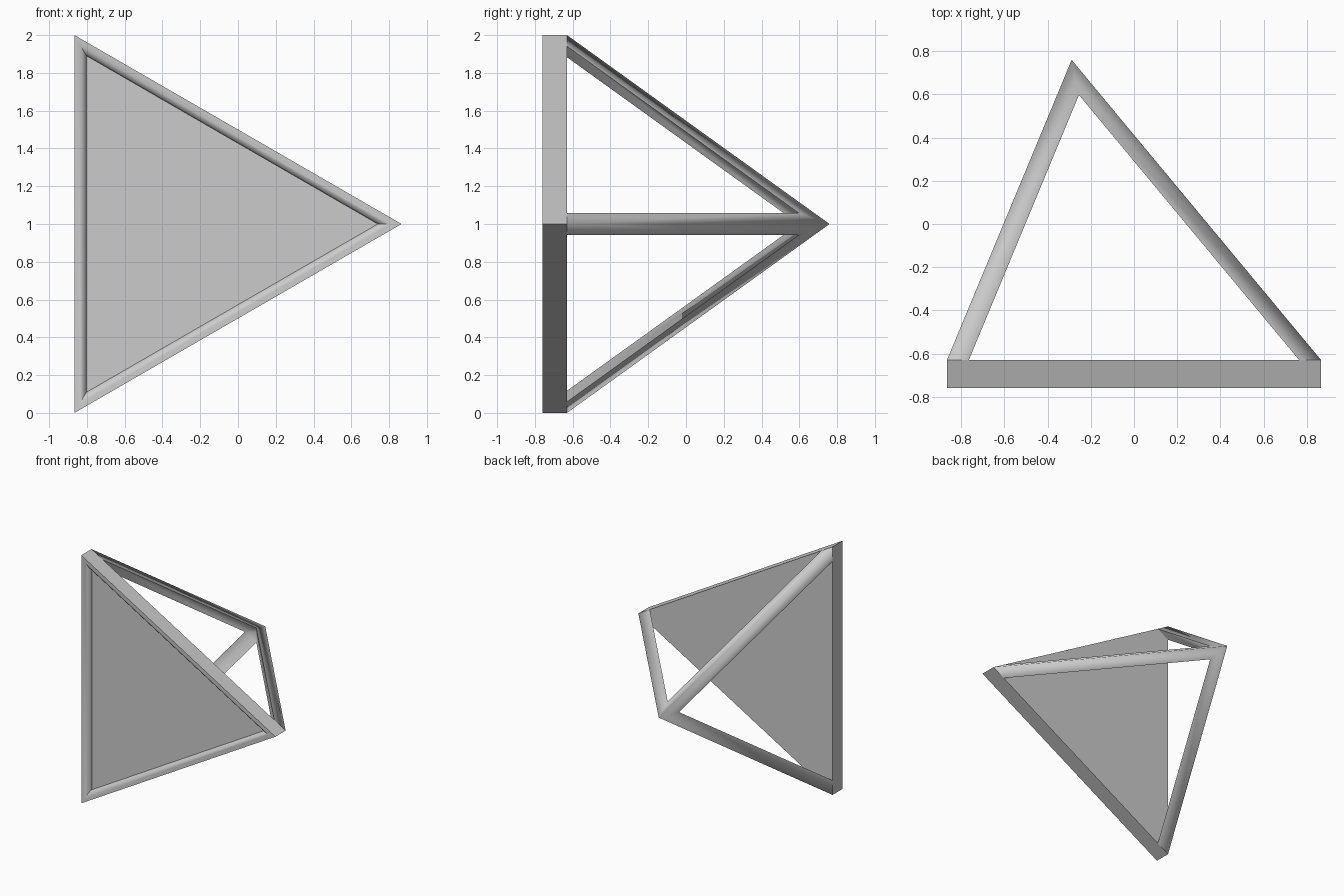
import bpy, bmesh, math
from mathutils import Vector

if "Cube" in bpy.data.objects:
    bpy.data.objects.remove(bpy.data.objects["Cube"])

CX, CZ = -0.2887, 1.0
R = 2 / math.sqrt(3)
FRONT, BACK, APEX = -0.76, -0.63, 0.76
W = 0.117  # strut width measured along the base edge


def triangle(radius, y):
    return [Vector((CX + radius * math.cos(math.radians(a)), y,
                    CZ + radius * math.sin(math.radians(a)))) for a in (0, 120, 240)]


def finish(name, bm, angle):
    bmesh.ops.remove_doubles(bm, verts=bm.verts, dist=1e-5)
    bmesh.ops.recalc_face_normals(bm, faces=bm.faces)
    me = bpy.data.meshes.new(name)
    bm.to_mesh(me)
    bm.free()
    ob = bpy.data.objects.new(name, me)
    bpy.context.collection.objects.link(ob)
    bpy.ops.object.select_all(action='DESELECT')
    ob.select_set(True)
    bpy.context.view_layer.objects.active = ob
    bpy.ops.object.shade_smooth_by_angle(angle=math.radians(angle))
    return ob


# Triangular base plate: flat walls and back, rounded rim around a recessed front panel
bm = bmesh.new()
profile = [(0, BACK), (0, FRONT)]
for i in range(1, 7):
    a = math.radians(15 * i)
    profile.append((0.063 * math.sin(a), FRONT + 0.045 * (1 - math.cos(a))))
rings = [[bm.verts.new(p) for p in triangle(R - 2 * s, y)] for s, y in profile]
for r0, r1 in zip(rings, rings[1:]):
    for i in range(3):
        j = (i + 1) % 3
        bm.faces.new((r0[i], r0[j], r1[j], r1[i]))
bm.faces.new(rings[0])
bm.faces.new(rings[-1])
finish("base_plate", bm, 35)

# Open pyramid frame: three wedge-section struts mitred at the apex
bm = bmesh.new()
corners = triangle(R, BACK)
apex = Vector((CX, APEX, CZ))
height = APEX - BACK
inner = apex - Vector((0, height * W * math.cos(math.radians(30)) / R, 0))


def window_top(a, b):
    return apex.lerp((a + b) / 2, W)


for i in range(3):
    c, n, p = corners[i], corners[(i + 1) % 3], corners[i - 1]
    foot_n, foot_p = c.lerp(n, W / 2), c.lerp(p, W / 2)
    top_n, top_p = window_top(c, n), window_top(c, p)
    for pts in ((c, foot_n, top_n, apex), (c, apex, top_p, foot_p),
                (foot_n, foot_p, top_p, inner, top_n), (c, foot_p, foot_n)):
        bm.faces.new([bm.verts.new(v) for v in pts])
finish("pyramid_struts", bm, 112)
